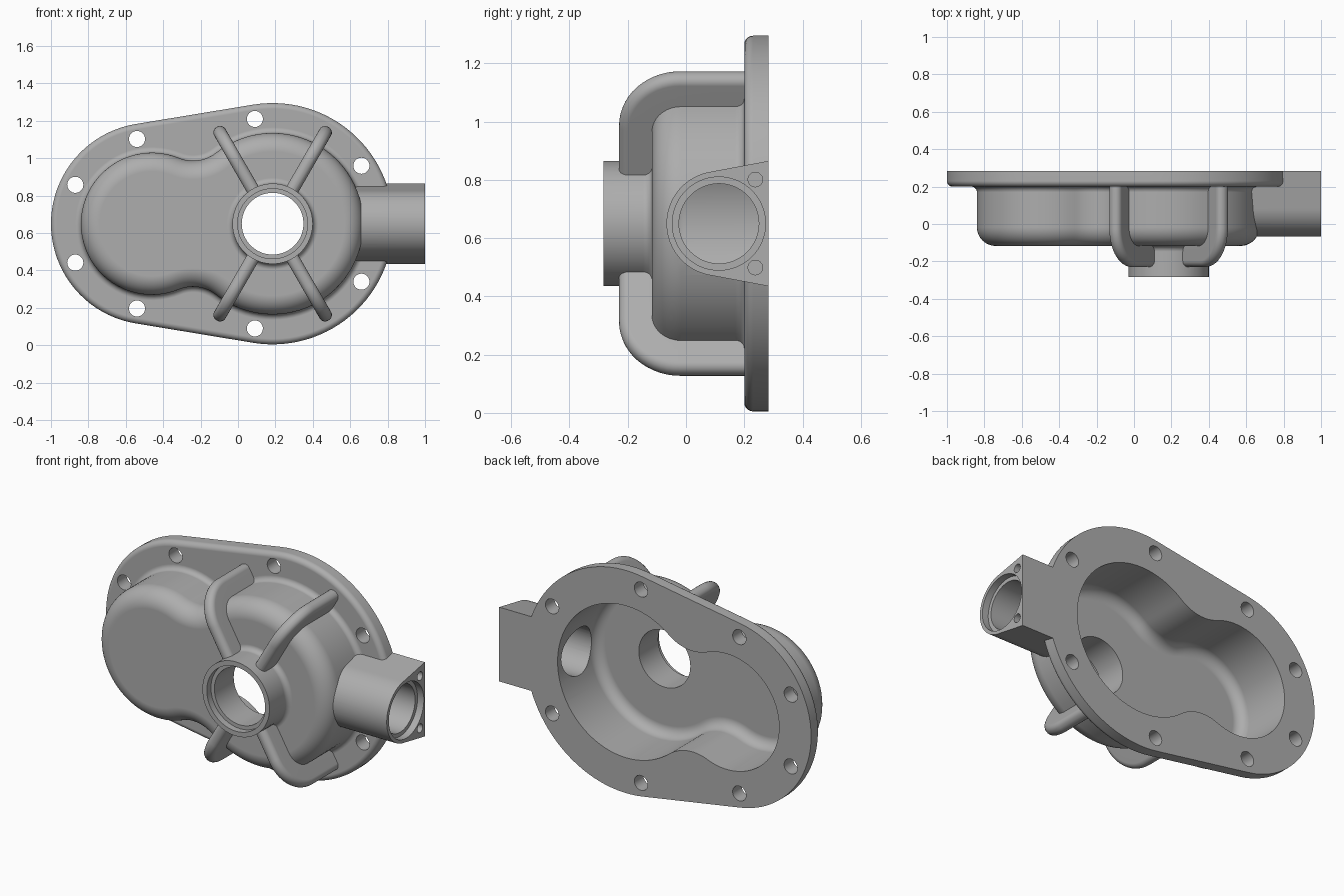
import bpy, bmesh, math
from mathutils import Vector

if "Cube" in bpy.data.objects:
    bpy.data.objects.remove(bpy.data.objects["Cube"])

ZC = 0.65                    # height of the main axis
XS, RS = -0.46, 0.54         # small lobe: centre, flange radius
XB, RB = 0.185, 0.645        # big lobe: centre, flange radius
BACK = 0.283                 # rear mounting plane

metal = bpy.data.materials.new("cast_grey")
metal.diffuse_color = (0.42, 0.42, 0.42, 1)
metal.use_nodes = True
metal.node_tree.nodes["Principled BSDF"].inputs["Base Color"].default_value = metal.diffuse_color


def loft(name, rings):
    """Closed solid skinned through rings of equal point count."""
    bm = bmesh.new()
    vs = [[bm.verts.new(p) for p in ring] for ring in rings]
    n = len(vs[0])
    for a, b in zip(vs, vs[1:]):
        for i in range(n):
            j = (i + 1) % n
            bm.faces.new((a[i], a[j], b[j], b[i]))
    bm.faces.new(vs[0])
    bm.faces.new(vs[-1])
    bmesh.ops.recalc_face_normals(bm, faces=bm.faces)
    me = bpy.data.meshes.new(name)
    bm.to_mesh(me)
    bm.free()
    me.materials.append(metal)
    ob = bpy.data.objects.new(name, me)
    bpy.context.collection.objects.link(ob)
    return ob


def arc(cx, cz, r, a0, a1, n):
    """Points along an arc, end point left out."""
    return [(cx + r * math.cos(a0 + (a1 - a0) * i / n),
             cz + r * math.sin(a0 + (a1 - a0) * i / n)) for i in range(n)]


def quarter(u, v, r, a0, a1, n=7):
    """Quarter-round steps as (offset, y) pairs, both ends included."""
    return [(u + r * math.cos(math.radians(a0 + (a1 - a0) * i / n)),
             v + r * math.sin(math.radians(a0 + (a1 - a0) * i / n))) for i in range(n + 1)]


def flange_ring(d, y):
    a = math.pi / 2 + math.asin((RB - RS) / (XB - XS))
    pts = arc(XB, 0, RB + d, -a, a, 56) + [(XB + (RB + d) * math.cos(a), (RB + d) * math.sin(a))]
    e = 2 * math.pi - a
    pts += arc(XS, 0, RS + d, a, e, 40) + [(XS + (RS + d) * math.cos(e), (RS + d) * math.sin(e))]
    return [Vector((x, y, ZC + z)) for x, z in pts]


def body_ring(d, y):
    # two lobes joined by concave waist arcs
    r1, r2, rw, dist = 0.38, 0.485, 0.2, XB - XS
    fx = (dist ** 2 + (r1 + rw) ** 2 - (r2 + rw) ** 2) / (2 * dist)
    fz = math.sqrt((r1 + rw) ** 2 - fx ** 2)
    a1, a2 = math.atan2(fz, fx), math.atan2(fz, fx - dist)
    pi = math.pi
    pts = (arc(XB, 0, r2 + d, -a2, a2, 60)
           + arc(XS + fx, fz, rw - d, a2 - pi, a1 - pi, 12)
           + arc(XS, 0, r1 + d, a1, 2 * pi - a1, 44)
           + arc(XS + fx, -fz, rw - d, pi - a1, pi - a2, 12))
    return [Vector((x, y, ZC + z)) for x, z in pts]


def turned_y(name, x, z, profile, n=64):
    return loft(name, [[Vector((p, y, q)) for p, q in arc(x, z, r, 0, 2 * math.pi, n)]
                       for r, y in profile])


def turned_x(name, y, z, profile, n=64):
    return loft(name, [[Vector((x, p, q)) for p, q in arc(y, z, r, 0, 2 * math.pi, n)]
                       for r, x in profile])


# mounting flange with a rounded front edge
cover = loft("gear_cover", [flange_ring(d, y) for d, y in
             [(0, BACK)] + quarter(-0.03, 0.23, 0.03, 0, -90)])

# domed two-lobe housing, filleted into the flange
housing = loft("housing", [body_ring(d, y) for d, y in
               [(0.03, 0.23)] + quarter(0.03, 0.17, 0.03, 90, 180)
               + quarter(-0.1, -0.017, 0.1, 0, -90, 12)])

# bearing hub
hub = turned_y("hub", XB, ZC, [(0.245, -0.085)] + quarter(0.245, -0.147, 0.03, 90, 180)
               + [(0.215, -BACK)])

# side port: round front, straight flared sides running to the rear plane
PY, PR = 0.113, 0.18
t = math.atan(0.16)
section = arc(PY, ZC, PR, math.pi / 2 + t, 3 * math.pi / 2 - t, 40)
section += [(PY + PR * math.cos(1.5 * math.pi - t), ZC - PR * math.cos(t)),
            (BACK, ZC - 0.215), (BACK, ZC + 0.215)]
port = loft("side_port", [[Vector((x, y, z)) for y, z in section] for x in (0.5, 1.0)])


# bent ribs from hub to flange
def rib(name, ang):
    rc, yc, w, lo, hi, cr = 0.387, -0.02, 0.035, 0.085, 0.21, 0.032
    sec = [(-w, lo), (w, lo)]
    sec += [(w - cr + u, hi - cr + v) for u, v in quarter(0, 0, cr, 0, 90, 5)]
    sec += [(-w + cr + u, hi - cr + v) for u, v in quarter(0, 0, cr, 90, 180, 5)]
    out, side = Vector((math.cos(ang), 0, math.sin(ang))), Vector((-math.sin(ang), 0, math.cos(ang)))
    frames = [(0.195, yc, 0)] + [(rc, yc, math.pi / 2 * i / 14) for i in range(15)] \
        + [(rc, 0.215, math.pi / 2)]
    return loft(name, [[Vector((XB, 0, ZC)) + side * s + out * (r + p * math.sin(a))
                        + Vector((0, y - p * math.cos(a), 0)) for s, p in sec]
                       for r, y, a in frames])


ribs = [rib("rib", math.radians(a)) for a in (60, 120, 240, 300)]

# cutters: inner cavity, stepped bores, bolt and screw holes
W = -0.045
cutters = [
    loft("cavity", [body_ring(d, y) for d, y in
         [(W, 0.33)] + quarter(W - 0.06, -0.008, 0.06, 0, -90, 9)]),
    turned_y("hub_bore", XB, ZC, [(0.165, 0.0), (0.165, -0.245), (0.187, -0.245), (0.187, -0.32)]),
    turned_x("port_bore", PY, ZC, [(0.137, 0.45), (0.137, 0.96), (0.16, 0.96), (0.16, 1.05)]),
]
for x, dz in ((-0.54, 0.453), (0.09, 0.56), (0.66, 0.31), (-0.87, 0.208)):
    for s in (1, -1):
        cutters.append(turned_y("bolt_hole", x, ZC + s * dz, [(0.043, 0.12), (0.043, 0.33)], 32))
for s in (1, -1):
    cutters.append(turned_x("screw_hole", 0.238, ZC + s * 0.151, [(0.025, 0.9), (0.025, 1.05)], 24))

# combine everything into one casting
bpy.context.view_layer.objects.active = cover
cover.select_set(True)
for op, parts in (("UNION", [housing, hub, port] + ribs), ("DIFFERENCE", cutters)):
    for part in parts:
        m = cover.modifiers.new("join", "BOOLEAN")
        m.operation, m.solver, m.object = op, "EXACT", part
        bpy.ops.object.modifier_apply(modifier=m.name)
        bpy.data.objects.remove(part, do_unlink=True)

# smooth rounds, crisp machined edges
bpy.ops.object.shade_smooth_by_angle(angle=math.radians(30))
wn = cover.modifiers.new("face_normals", "WEIGHTED_NORMAL")
wn.keep_sharp = True
